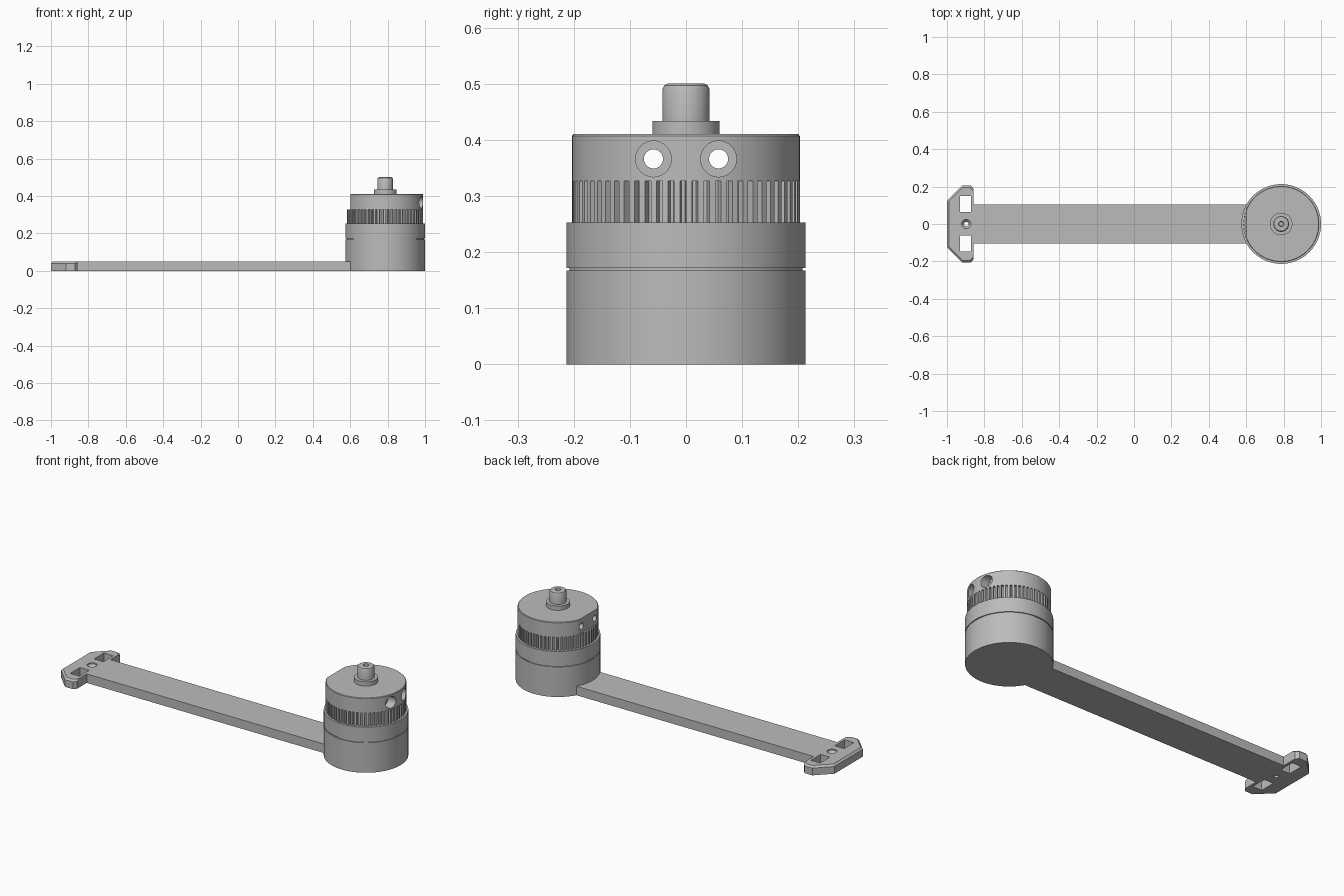
import bpy, bmesh, math
from mathutils import Matrix, Vector

cube = bpy.data.objects.get("Cube")
if cube:
    bpy.data.objects.remove(cube, do_unlink=True)

grey = bpy.data.materials.new("plain grey")
grey.use_nodes = True
grey.diffuse_color = (0.5, 0.5, 0.5, 1)
grey.node_tree.nodes["Principled BSDF"].inputs["Base Color"].default_value = (0.5, 0.5, 0.5, 1)

HUB = Vector((0.787, 0, 0))   # axis of the drum
TAU = math.tau


def finish(bm, name, location=(0, 0, 0)):
    bmesh.ops.recalc_face_normals(bm, faces=bm.faces)
    mesh = bpy.data.meshes.new(name)
    bm.to_mesh(mesh)
    bm.free()
    mesh.materials.append(grey)
    obj = bpy.data.objects.new(name, mesh)
    obj.location = location
    bpy.context.collection.objects.link(obj)
    return obj


def lathe(name, profile, segments=96, location=HUB):
    """Revolve (radius, height) points and close both ends."""
    bm = bmesh.new()
    rings = [[bm.verts.new((r * math.cos(TAU * i / segments), r * math.sin(TAU * i / segments), z))
              for i in range(segments)] for r, z in profile]
    for a, b in zip(rings, rings[1:]):
        for i in range(segments):
            j = (i + 1) % segments
            bm.faces.new((a[i], a[j], b[j], b[i]))
    bm.faces.new(rings[0])
    bm.faces.new(rings[-1])
    return finish(bm, name, location)


def prism(name, outline, z0, z1, location=(0, 0, 0), bevel=0, keep_x=None):
    """Extrude an outline, optionally chamfering its top edges."""
    bm = bmesh.new()
    face = bm.faces.new([bm.verts.new((x, y, z0)) for x, y in outline])
    top = bmesh.ops.extrude_face_region(bm, geom=[face])["geom"]
    bmesh.ops.translate(bm, verts=[v for v in top if isinstance(v, bmesh.types.BMVert)],
                        vec=(0, 0, z1 - z0))
    if bevel:
        edges = [e for e in bm.edges if all(v.co.z > z1 - 1e-5 for v in e.verts)
                 and not all(abs(v.co.x - keep_x) < 1e-5 for v in e.verts)]
        bmesh.ops.bevel(bm, geom=edges, offset=bevel, segments=1, affect='EDGES')
    return finish(bm, name, location)


def box(name, x0, x1, y0, y1, z0, z1):
    return prism(name, [(x0, y0), (x1, y0), (x1, y1), (x0, y1)], z0, z1)


def rod_x(name, radius, x0, x1, y, z):
    rod = lathe(name, [(radius, x0), (radius, x1)], 40, (0, y, z))
    rod.data.transform(Matrix.Rotation(math.pi / 2, 4, 'Y'))
    return rod


def cut(obj, cutters):
    for c in cutters:
        c.hide_render = True
        mod = obj.modifiers.new("cut", 'BOOLEAN')
        mod.operation, mod.solver, mod.object = 'DIFFERENCE', 'EXACT', c
    bpy.context.view_layer.update()
    graph = bpy.context.evaluated_depsgraph_get()
    mesh = bpy.data.meshes.new_from_object(obj.evaluated_get(graph))
    obj.modifiers.clear()
    obj.data = mesh
    for c in cutters:
        bpy.data.objects.remove(c, do_unlink=True)


# Drum base with a shallow groove
R = 0.213
base = lathe("drum_base", [(R, 0), (R, 0.167), (R - 0.005, 0.167), (R - 0.005, 0.172),
                           (R, 0.172), (R, 0.253)])

# Toothed ring
teeth, outer, inner = 60, 0.203, 0.19
outline = []
for i in range(teeth):
    for part, r in ((0, outer), (0.25, outer), (0.5, outer), (0.6, inner), (0.9, inner)):
        a = TAU * (i + part) / teeth
        outline.append((r * math.cos(a), r * math.sin(a)))
ring = prism("toothed_ring", outline, 0.25, 0.328, HUB)

# Cap with a flat side and two counterbored cross holes
cap = lathe("drum_cap", [(outer, 0.327), (outer, 0.407), (outer - 0.003, 0.41)])
cutters = [box("flat_cutter", 0.5, HUB.x - 0.185, -0.3, 0.3, 0.3, 0.5)]
for y in (-0.058, 0.058):
    cutters.append(rod_x("hole_cutter", 0.017, 0.5, 1.1, y, 0.366))
    cutters.append(rod_x("counterbore_cutter", 0.032, 0.94, 1.1, y, 0.366))
cut(cap, cutters)

# Collar and shaft with a small centre hole
collar = lathe("shaft_collar", [(0.06, 0.405), (0.06, 0.434)], 64)
shaft = lathe("shaft", [(0.042, 0.43), (0.042, 0.49), (0.039, 0.497), (0.033, 0.5),
                        (0.014, 0.5), (0.012, 0.47)], 64)

# Long flat arm
arm = box("arm", -0.859, 0.605, -0.104, 0.104, 0, 0.05)

# Mounting plate with chamfered corners, two slots and a countersunk hole
half = [(-1, 0.125), (-0.92, 0.205), (-0.872, 0.205), (-0.857, 0.188)]
plate = prism("mounting_plate", half + [(x, -y) for x, y in reversed(half)], 0, 0.05,
              bevel=0.01, keep_x=-0.857)
slots = [box("slot_cutter", -0.929, -0.872, y - 0.043, y + 0.043, -0.1, 0.1)
         for y in (-0.104, 0.106)]
screw = lathe("screw_cutter", [(0.011, -0.1), (0.011, 0.03), (0.025, 0.044), (0.025, 0.1)],
              40, (-0.897, 0, 0))
cut(plate, slots + [screw])

# Smooth round sides, sharp edges
for obj in (base, ring, cap, collar, shaft, arm, plate):
    obj.data.shade_smooth()
    obj.data.set_sharp_from_angle(angle=math.radians(25))
